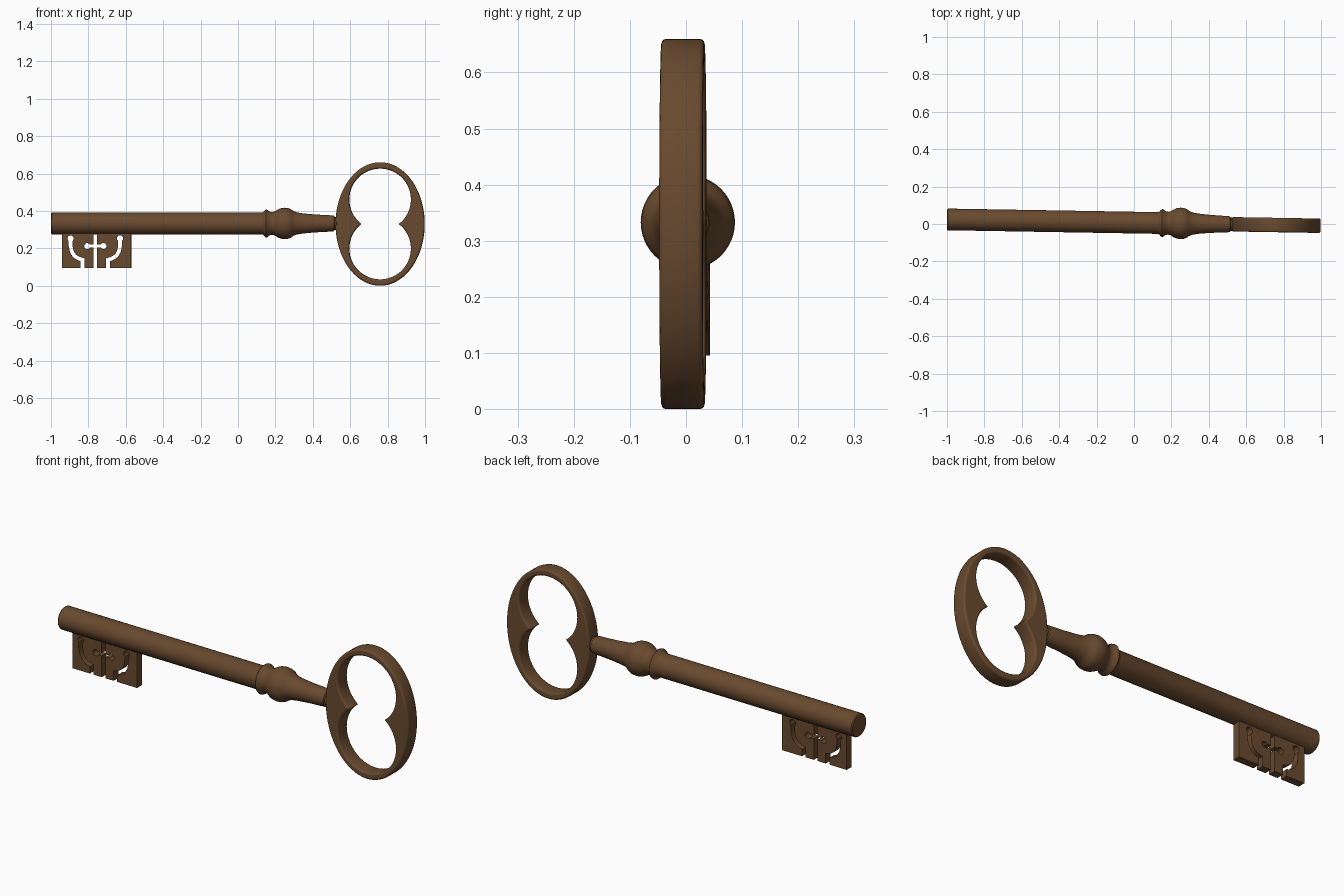
import bpy, bmesh, math
from mathutils import Matrix, Vector

if "Cube" in bpy.data.objects:
    bpy.data.objects.remove(bpy.data.objects["Cube"])

AXIS_Z = 0.333
# the whole key is turned very slightly about z
TILT = Matrix.Translation((0, 0.0075, 0)) @ Matrix.Rotation(-0.017, 4, 'Z')

brown = bpy.data.materials.new("aged_bronze")
brown.diffuse_color = (0.14, 0.068, 0.028, 1)
brown.use_nodes = True
brown.node_tree.nodes["Principled BSDF"].inputs["Base Color"].default_value = brown.diffuse_color


def add(name, data):
    ob = bpy.data.objects.new(name, data)
    bpy.context.collection.objects.link(ob)
    return ob


def bake(ob):
    """Replace an object by its evaluated mesh."""
    dg = bpy.context.evaluated_depsgraph_get()
    mesh = bpy.data.meshes.new_from_object(ob.evaluated_get(dg))
    name = ob.name
    bpy.data.objects.remove(ob)
    return add(name, mesh)


def finish(ob, angle=35):
    ob.data.transform(TILT)
    ob.data.materials.clear()
    ob.data.materials.append(brown)
    bpy.ops.object.select_all(action='DESELECT')
    ob.select_set(True)
    bpy.context.view_layer.objects.active = ob
    bpy.ops.object.shade_smooth_by_angle(angle=math.radians(angle))


def prism(name, outline, depth):
    """Extrude an x/z outline symmetrically along y."""
    bm = bmesh.new()
    face = bm.faces.new([bm.verts.new((x, -depth / 2, z)) for x, z in outline])
    ext = bmesh.ops.extrude_face_region(bm, geom=[face])["geom"]
    bmesh.ops.translate(bm, vec=(0, depth, 0),
                        verts=[v for v in ext if isinstance(v, bmesh.types.BMVert)])
    bmesh.ops.recalc_face_normals(bm, faces=bm.faces)
    mesh = bpy.data.meshes.new(name)
    bm.to_mesh(mesh)
    bm.free()
    return add(name, mesh)


def ellipse(cx, cz, rx, rz, n, a0=0.0, a1=2 * math.pi, closed=True):
    steps = n if closed else n - 1
    return [(cx + rx * math.cos(a0 + (a1 - a0) * i / steps),
             cz + rz * math.sin(a0 + (a1 - a0) * i / steps)) for i in range(n)]


def strip(path, width):
    """Outline of a band following a path."""
    pts = [Vector(p) for p in path]
    left, right = [], []
    for i, p in enumerate(pts):
        d = (pts[min(i + 1, len(pts) - 1)] - pts[max(i - 1, 0)]).normalized()
        n = Vector((-d.y, d.x)) * width / 2
        left.append(tuple(p + n))
        right.append(tuple(p - n))
    return left + right[::-1]


# turned shaft with collar, bead and tapered neck
profile = [(-1, 0), (-1, .054), (-.995, .058), (.125, .058), (.135, .061), (.143, .070),
           (.150, .075), (.157, .073), (.168, .064), (.182, .061), (.196, .064),
           (.212, .074), (.228, .081), (.248, .084), (.268, .082), (.282, .077),
           (.295, .067), (.315, .059), (.345, .054), (.41, .048), (.505, .043),
           (.513, .041), (.517, .035), (.525, .035), (.529, .039), (.56, .037), (.56, 0)]
bm = bmesh.new()
verts = [bm.verts.new((x, 0, AXIS_Z + r)) for x, r in profile]
edges = [bm.edges.new(p) for p in zip(verts, verts[1:])]
bmesh.ops.spin(bm, geom=verts + edges, cent=(0, 0, AXIS_Z), axis=(1, 0, 0),
               angle=2 * math.pi, steps=48)
bmesh.ops.remove_doubles(bm, verts=bm.verts, dist=1e-5)
bmesh.ops.recalc_face_normals(bm, faces=bm.faces)
mesh = bpy.data.meshes.new("shaft")
bm.to_mesh(mesh)
bm.free()
finish(add("shaft", mesh))

# oval bow with a two-lobed opening
CX, CZ, RX, RZ, LIFT = 0.76, 0.33, 0.165, 0.165, 0.131
cusp = math.asin(LIFT / RZ)
upper = ellipse(CX, CZ + LIFT, RX, RZ, 44, -cusp, math.pi + cusp, closed=False)
lower = [(2 * CX - x, 2 * CZ - z) for x, z in upper]
cu = bpy.data.curves.new("bow", 'CURVE')
cu.dimensions = '2D'
cu.fill_mode = 'BOTH'
BEV = 0.009
cu.extrude = 0.0385 - BEV
cu.bevel_depth = BEV
cu.bevel_resolution = 2
cu.offset = -BEV
for outline in (ellipse(CX, CZ, 0.238, 0.33, 80), upper[:-1] + lower[:-1]):
    sp = cu.splines.new('POLY')
    sp.points.add(len(outline) - 1)
    for p, (x, z) in zip(sp.points, outline):
        p.co = (x, z, 0, 1)
    sp.use_cyclic_u = True
bow = bake(add("bow", cu))
bow.data.transform(Matrix.Rotation(math.pi / 2, 4, 'X'))
finish(bow)

# bit plate with its ward cuts
bit = prism("bit", [(-.941, .096), (-.571, .096), (-.571, .30), (-.941, .30)], 0.038)
MID = -0.763
hook = [(.133, .254), (.132, .212), (.126, .183), (.113, .161),
        (.093, .147), (.066, .138)]
cuts = [strip([(MID, .05), (MID, .285)], .021),
        strip([(MID - .042, .212), (MID + .042, .212)], .015)]
for s in (-1, 1):
    cuts += [strip([(MID + s * x, z) for x, z in hook], .021),
             strip([(MID + s * .068, .05), (MID + s * .068, .1475)], .021),
             ellipse(MID + s * .132, .252, .017, .017, 20),
             ellipse(MID + s * .044, .212, .016, .016, 20)]
cutters = []
for i, outline in enumerate(cuts):
    c = prism("ward_cutter", outline, 0.2 + 0.01 * i)
    c.hide_render = True
    cutters.append(c)
    mod = bit.modifiers.new("ward", 'BOOLEAN')
    mod.operation = 'DIFFERENCE'
    mod.solver = 'EXACT'
    mod.object = c
bit = bake(bit)
for c in cutters:
    bpy.data.objects.remove(c)
finish(bit, 30)
